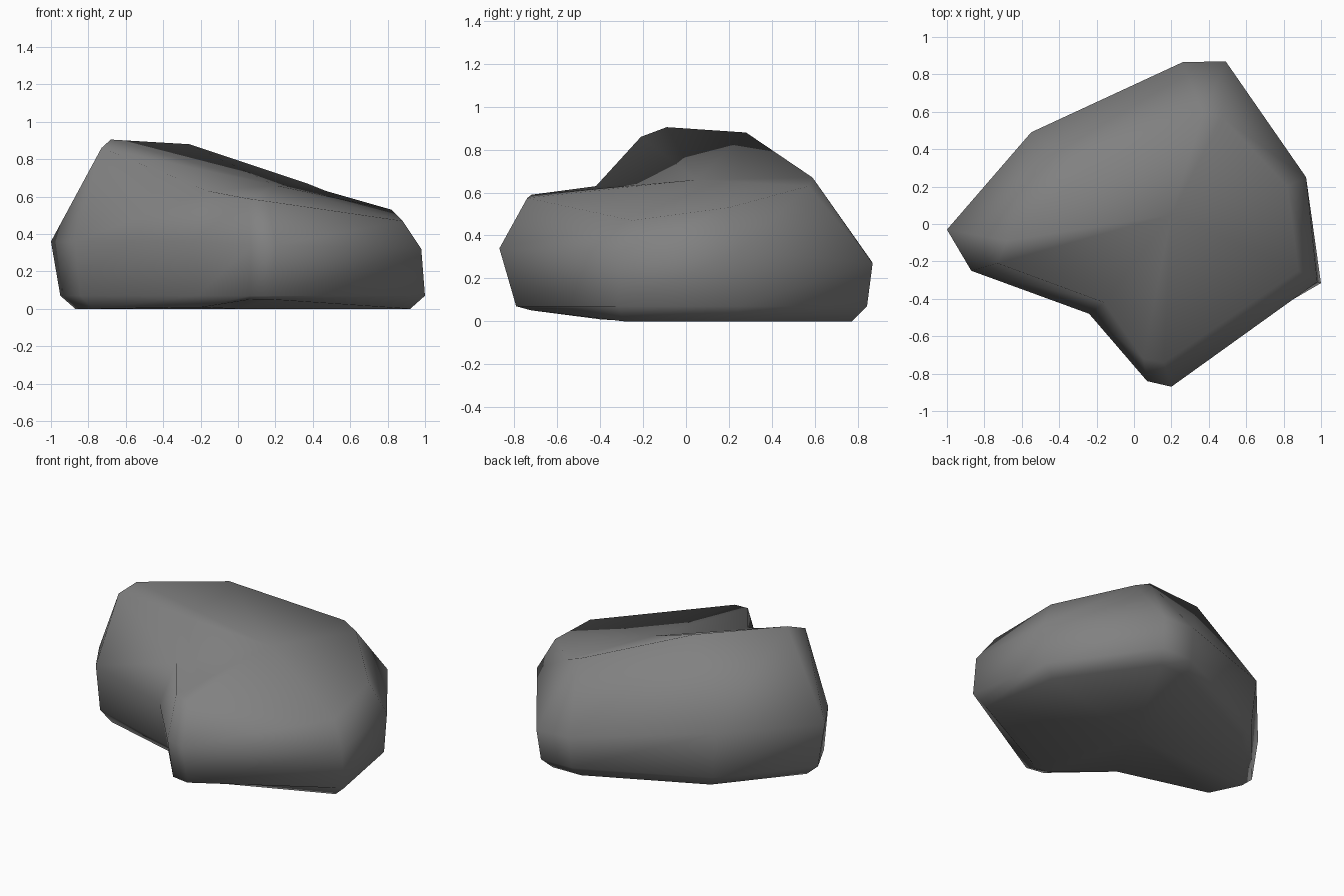
import bpy
import bmesh

default = bpy.data.objects.get("Cube")
if default:
    bpy.data.objects.remove(default, do_unlink=True)

# Plain grey stone
stone = bpy.data.materials.new("stone grey")
stone.use_nodes = True
grey = (0.22, 0.22, 0.22, 1)
stone.diffuse_color = grey
shader = stone.node_tree.nodes["Principled BSDF"]
shader.inputs["Base Color"].default_value = grey
shader.inputs["Roughness"].default_value = 0.9

# Corners counter-clockwise: widest point, top rim point, foot scale
corners = [
    ((-1, -.03, .36), (-.68, -.09, .905), .95),
    ((-.87, -.25, .36), (-.73, -.21, .86), .97),
    ((-.24, -.48, .36), (-.16, -.42, .63), .9),
    ((.07, -.84, .34), (.05, -.72, .59), .92),
    ((.2, -.87, .34), (.16, -.74, .575), .91),
    ((.98, -.31, .32), (.88, -.25, .47), 1.02),
    ((.92, .25, .33), (.82, .2, .53), .98),
    ((.49, .87, .27), (.47, .57, .63), .97),
    ((.26, .865, .28), (.37, .59, .67), .97),
    ((-.55, .49, .38), (-.26, .28, .88), .96),
]


def underside(y):
    """Height of the base, which lifts towards the front."""
    return max(0, (-y - .33) * .13)


bm = bmesh.new()
base, foot, waist, rim = [], [], [], []
for wide, top, scale in corners:
    x, y, z = wide
    inner = scale - .08
    base.append(bm.verts.new((x * inner, y * inner, underside(y * inner))))
    foot.append(bm.verts.new((x * scale, y * scale, .07)))
    waist.append(bm.verts.new(wide))
    rim.append(bm.verts.new(top))

# Sides between neighbouring rings
count = len(corners)
for low, high in ((base, foot), (foot, waist), (waist, rim)):
    for i in range(count):
        j = (i + 1) % count
        bm.faces.new((low[i], low[j], high[j], high[i]))

# Fanned base and crown
for ring, middle in ((base, (0, 0, 0)), (rim, (.2, .05, .66))):
    centre = bm.verts.new(middle)
    for i in range(count):
        bm.faces.new((ring[i], ring[(i + 1) % count], centre))

bmesh.ops.recalc_face_normals(bm, faces=bm.faces)
for face in bm.faces:
    face.smooth = True

mesh = bpy.data.meshes.new("boulder")
bm.to_mesh(mesh)
bm.free()
mesh.materials.append(stone)
boulder = bpy.data.objects.new("boulder", mesh)
bpy.context.collection.objects.link(boulder)
